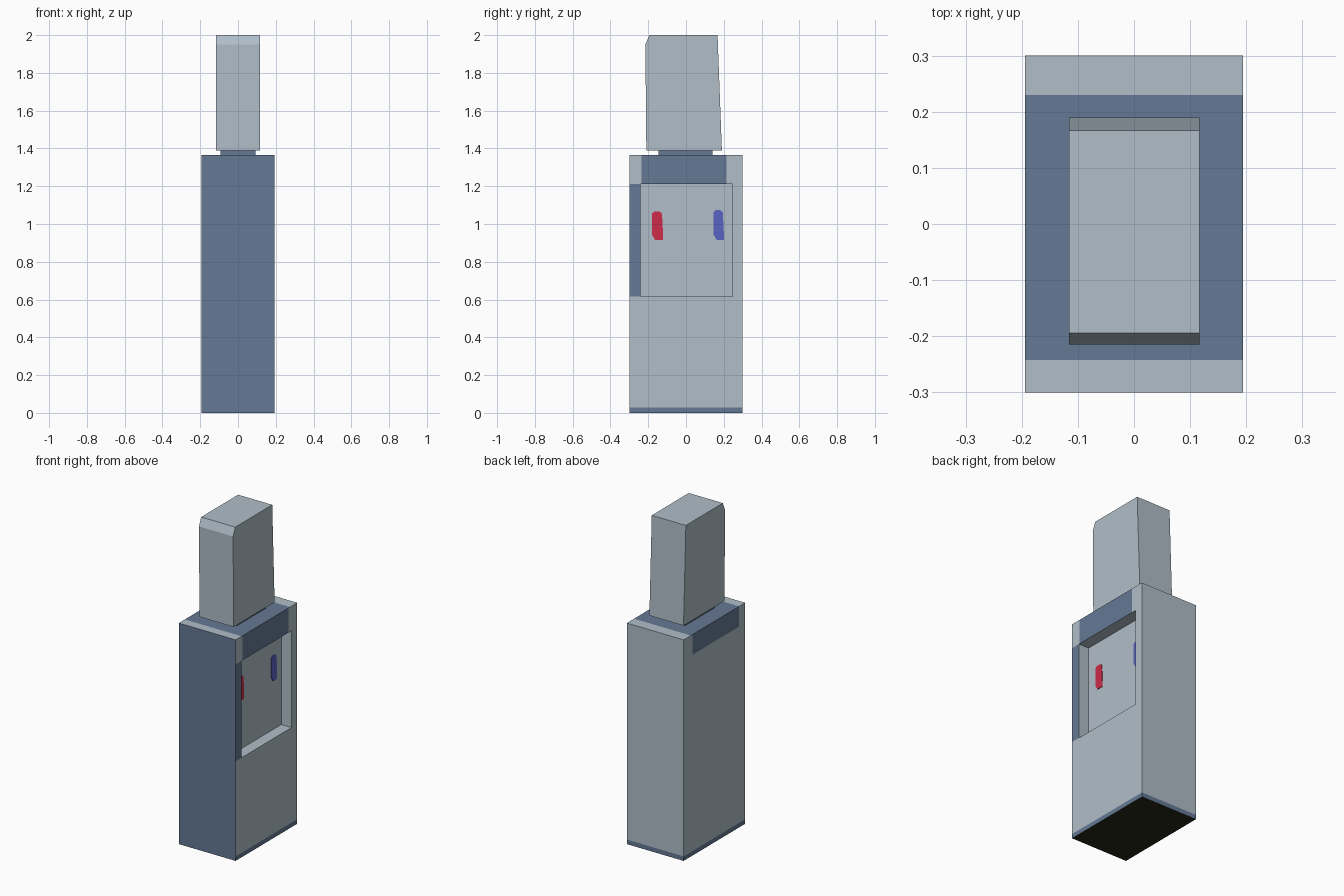
import bpy, bmesh
from mathutils import Vector

if "Cube" in bpy.data.objects:
    bpy.data.objects.remove(bpy.data.objects["Cube"])


def material(name, rgb):
    m = bpy.data.materials.new(name)
    m.diffuse_color = (*rgb, 1)
    m.use_nodes = True
    m.node_tree.nodes["Principled BSDF"].inputs["Base Color"].default_value = m.diffuse_color
    return m


GREY = material("pale grey", (0.434, 0.515, 0.58))
BLUE = material("slate blue", (0.13, 0.19, 0.296))
BLACK = material("black base", (0.02, 0.02, 0.01))
RED = material("hot red", (0.604, 0.024, 0.065))
COLD = material("cold blue", (0.098, 0.126, 0.54))


def finish(bm, name, mats):
    bmesh.ops.recalc_face_normals(bm, faces=bm.faces)
    me = bpy.data.meshes.new(name)
    bm.to_mesh(me)
    bm.free()
    for m in mats:
        me.materials.append(m)
    ob = bpy.data.objects.new(name, me)
    bpy.context.collection.objects.link(ob)
    return ob


def box(lo, hi):
    bm = bmesh.new()
    bmesh.ops.create_cube(bm, size=1)
    lo, hi = Vector(lo), Vector(hi)
    for v in bm.verts:
        v.co = (lo + hi) / 2 + v.co * (hi - lo)
    return bm


def prism(name, profile, x0, x1, mat):
    """Extrude a y-z profile along x."""
    bm = bmesh.new()
    face = bm.faces.new([bm.verts.new((x0, y, z)) for y, z in profile])
    ext = bmesh.ops.extrude_face_region(bm, geom=[face], use_keep_orig=True)
    for v in ext["geom"]:
        if isinstance(v, bmesh.types.BMVert):
            v.co.x = x1
    return finish(bm, name, [mat])


# Cabinet: box cut along the colour borders and the recess outline
HX, TOP, DEPTH = 0.194, 1.365, 0.07
bm = box((-HX, -0.3, 0), (HX, 0.3, TOP))
cuts = [((0, y, 0), (0, 1, 0)) for y in (-0.242, -0.235, 0.215, 0.23, 0.245)]
cuts += [((0, 0, z), (0, 0, 1)) for z in (0.028, 0.615, 1.213, 1.24)]
for co, no in cuts:
    bmesh.ops.bisect_plane(bm, geom=bm.verts[:] + bm.edges[:] + bm.faces[:],
                           plane_co=co, plane_no=no)
bm.normal_update()

# Colours by direction and position
for f in bm.faces:
    n, c = f.normal, f.calc_center_median()
    blue = n.y < -0.5 or (c.z < 0.028 and n.z > -0.5)
    if n.z > 0.5:
        blue = -0.24 < c.y < 0.23
    elif n.x > 0.5:
        blue |= c.z > 1.213 and -0.235 < c.y < 0.215
        blue |= 0.615 < c.z < 1.213 and c.y < -0.242
    elif n.x < -0.5:
        blue |= c.z > 1.24 and -0.242 < c.y < 0.215
    f.material_index = 2 if n.z < -0.5 else int(blue)

# Dispensing recess pushed into the right side
recess = [f for f in bm.faces if f.normal.x > 0.5
          and -0.242 < f.calc_center_median().y < 0.245
          and 0.615 < f.calc_center_median().z < 1.213]
ext = bmesh.ops.extrude_face_region(bm, geom=recess)
for v in ext["geom"]:
    if isinstance(v, bmesh.types.BMVert):
        v.co.x -= DEPTH
left = [f for f in recess if f.is_valid]
if left:
    bmesh.ops.delete(bm, geom=left, context='FACES')
for f in bm.faces:
    if all(-0.2425 < v.co.y < 0.2455 and 0.6145 < v.co.z < 1.2135
           and v.co.x > 0 for v in f.verts):
        f.material_index = 0
finish(bm, "cabinet", [GREY, BLUE, BLACK])


# Painted tap markers on the recess back
def tap(name, y0, y1, z0, z1, mat):
    b, lean = 0.012, 0.006
    prof = [(y0 + b + lean, z0), (y1, z0), (y1, z0 + 0.025), (y1 - lean, z1 - b),
            (y1 - b - lean, z1), (y0 + b, z1), (y0, z1 - b), (y0, z0 + 0.03)]
    prism(name, prof, HX - DEPTH - 0.001, HX - DEPTH + 0.003, mat)


tap("hot_tap", -0.181, -0.121, 0.915, 1.065, RED)
tap("cold_tap", 0.145, 0.201, 0.915, 1.073, COLD)

# Bottle neck and bottle
finish(box((-0.093, -0.145, TOP - 0.01), (0.093, 0.14, 1.4)), "bottle_neck", [BLUE])
prism("bottle", [(-0.21, 1.39), (0.19, 1.39), (0.167, 2.0), (-0.194, 2.0), (-0.215, 1.95)],
      -0.116, 0.117, GREY)
